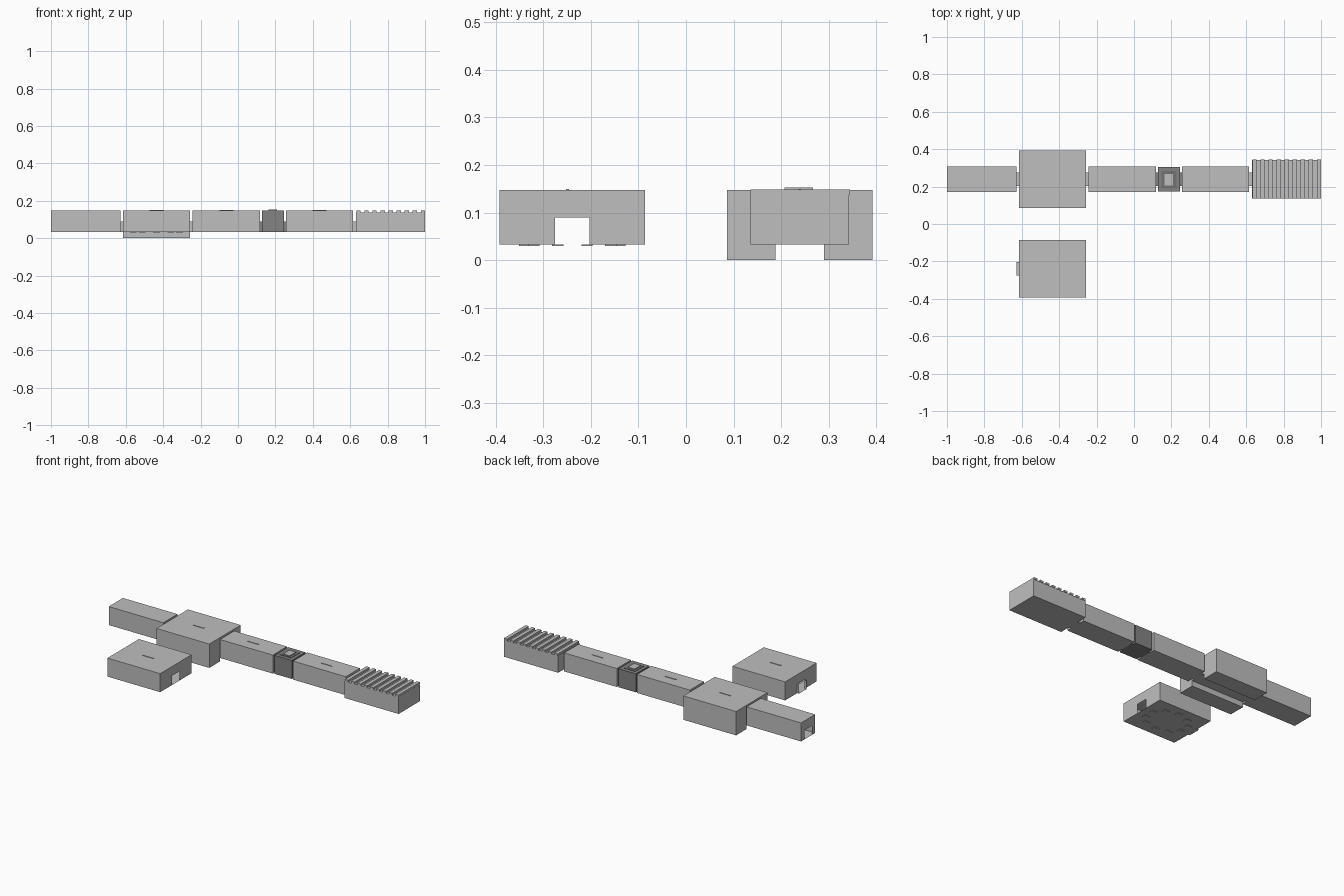
import bpy, bmesh, math

if "Cube" in bpy.data.objects:
    bpy.data.objects.remove(bpy.data.objects["Cube"])

def material(name, v):
    m = bpy.data.materials.new(name)
    m.diffuse_color = (v, v, v, 1)
    m.use_nodes = True
    m.node_tree.nodes["Principled BSDF"].inputs["Base Color"].default_value = m.diffuse_color
    return m

GREY = material("light grey", 0.52)
DARK = material("dark grey", 0.23)
DEEP = material("deep grey", 0.17)

FLOOR, TOP, DOOR_TOP, HALF = 0.033, 0.147, 0.09, 0.036
Y1, Y2 = 0.239, -0.239          # centre lines of the long wing and the separate room

def finish(name, bm, mat):
    bmesh.ops.remove_doubles(bm, verts=bm.verts, dist=1e-6)
    me = bpy.data.meshes.new(name)
    bm.to_mesh(me)
    bm.free()
    me.materials.append(mat)
    ob = bpy.data.objects.new(name, me)
    bpy.context.collection.objects.link(ob)
    return ob

def face(bm, pts):
    bm.faces.new([bm.verts.new(p) for p in pts])

def box(name, x, y, z, mat):
    bm = bmesh.new()
    bmesh.ops.create_cube(bm, size=1)
    for v in bm.verts:
        v.co = [r[0] if c < 0 else r[1] for c, r in zip(v.co, (x, y, z))]
    return finish(name, bm, mat)

def room(name, x0, x1, cy, half, mat=GREY, top=TOP, left=True, right=True, wells=False):
    """Hollow room along x, with a doorway in either end wall."""
    # cross-section, starting at the left of the floor and ending at its right
    start, end = [(-HALF, FLOOR)], [(HALF, FLOOR)]
    outer = [(half, FLOOR), (half, top), (-half, top), (-half, FLOOR)]
    if wells:                    # sunken side strips beside the middle floor
        outer = [(0.051, FLOOR), (0.051, 0), (half, 0), (half, top),
                 (-half, top), (-half, 0), (-0.051, 0), (-0.051, FLOOR)]
    door = [(-HALF, FLOOR), (-HALF, DOOR_TOP), (HALF, DOOR_TOP), (HALF, FLOOR)]
    bm = bmesh.new()
    for i, (a, b) in enumerate(outer):
        c, d = outer[(i + 1) % len(outer)]
        face(bm, [(x0, cy + a, b), (x1, cy + a, b), (x1, cy + c, d), (x0, cy + c, d)])
    for x, has_door in ((x0, left), (x1, right)):
        prof = outer + door if has_door else outer
        prof = prof if x == x1 else prof[::-1]
        face(bm, [(x, cy + a, b) for a, b in prof])
    bmesh.ops.recalc_face_normals(bm, faces=bm.faces)
    return finish(name, bm, mat)

def sleeve(name, x0, x1, cy, mat=GREY):
    """Short door tunnel joining two rooms."""
    bm = bmesh.new()
    p = [(-HALF, FLOOR), (HALF, FLOOR), (HALF, DOOR_TOP), (-HALF, DOOR_TOP)]
    for i in range(4):
        (a, b), (c, d) = p[i], p[(i + 1) % 4]
        face(bm, [(x0, cy + a, b), (x0, cy + c, d), (x1, cy + c, d), (x1, cy + a, b)])
    bmesh.ops.recalc_face_normals(bm, faces=bm.faces)
    return finish(name, bm, mat)

# rooms of the long wing
room("west_corridor", -1.0, -0.628, Y1, 0.069)
room("well_room", -0.616, -0.256, Y1, 0.153, wells=True)
room("middle_corridor", -0.242, 0.118, Y1, 0.069)
room("dark_lobby", 0.128, 0.246, Y1, 0.066, mat=DARK)
room("east_corridor", 0.256, 0.616, Y1, 0.069)
room("beam_room", 0.632, 1.0, Y1, 0.103, top=0.137, right=False)

# separate room
room("side_room", -0.616, -0.256, Y2, 0.153)
sleeve("side_room_door", -0.628, -0.616, Y2)

# door tunnels between rooms
for i, (a, b) in enumerate([(-0.628, -0.616), (-0.256, -0.242), (0.118, 0.128),
                            (0.246, 0.256), (0.616, 0.632)]):
    sleeve(f"door_tunnel_{i}", a, b, Y1, DARK if i in (2, 3) else GREY)

# roof beams
for i in range(9):
    x = 0.634 + i * 0.0429
    box(f"roof_beam_{i}", (x, x + 0.022), (0.136, 0.345), (0.137, 0.149), GREY)

# skylight on the dark lobby
box("skylight_frame", (0.148, 0.226), (0.195, 0.283), (TOP, 0.149), DEEP)
box("skylight", (0.163, 0.209), (0.207, 0.267), (0.149, 0.153), GREY)

# thin roof fins
for i, (x, y) in enumerate([(-0.436, Y1), (-0.062, Y1), (0.436, Y1), (-0.436, Y2 - 0.01)]):
    box(f"roof_fin_{i}", (x - 0.037, x + 0.037), (y - 0.003, y + 0.003), (TOP, 0.150), GREY)

# small plates under the side room, in a loose ring
for i in range(10):
    t = math.tau * (i + 0.5) / 10
    x, y = -0.436 + 0.13 * math.cos(t), Y2 + 0.1 * math.sin(t)
    box(f"floor_plate_{i}", (x - 0.018, x + 0.018), (y - 0.012, y + 0.012), (0.030, FLOOR), GREY)
